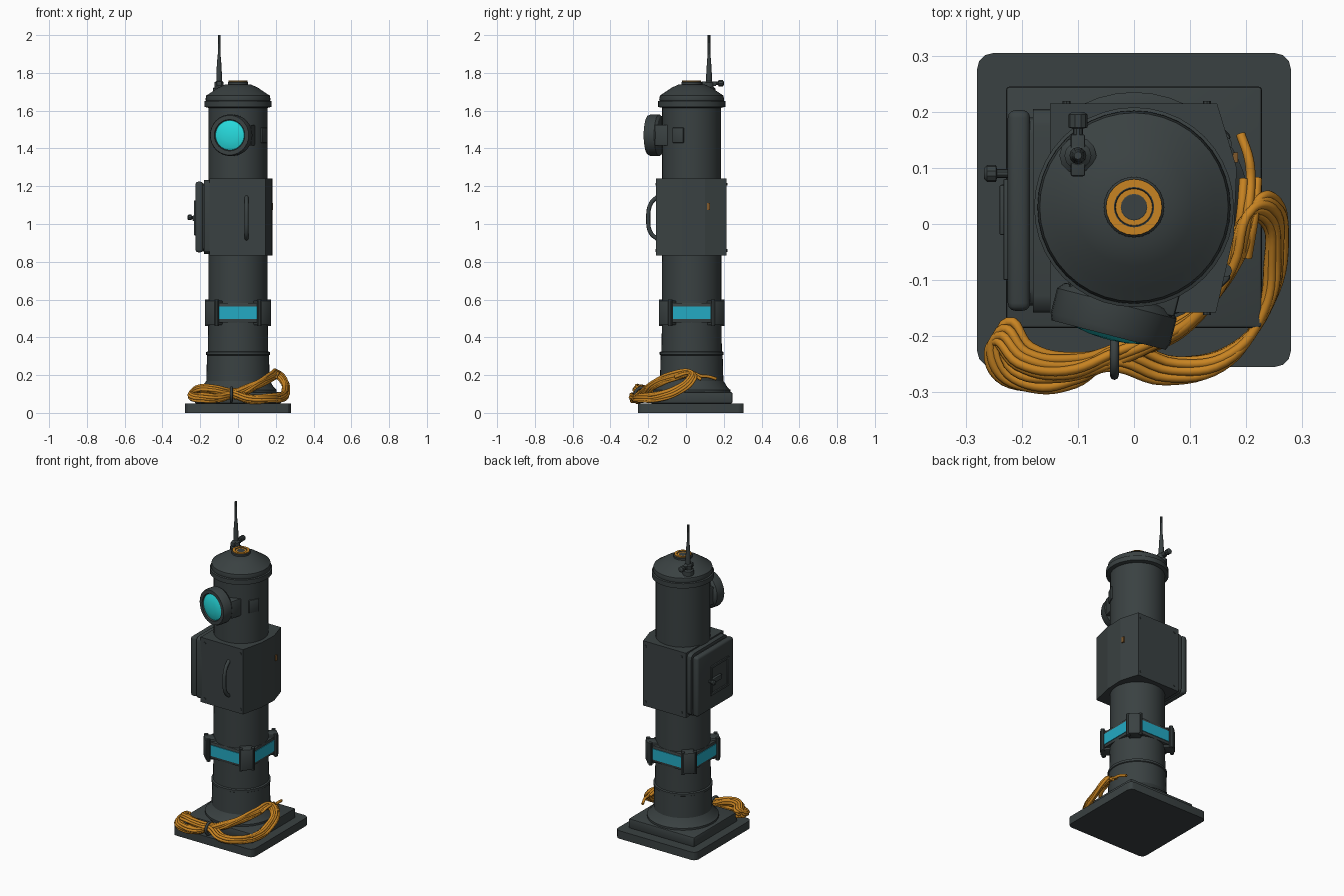
import bpy, bmesh, math, random
from mathutils import Vector, Matrix

if "Cube" in bpy.data.objects:
    bpy.data.objects.remove(bpy.data.objects["Cube"])

random.seed(4)
CY = 0.03  # y of the column axis


def material(name, rgb):
    m = bpy.data.materials.new(name)
    m.diffuse_color = (*rgb, 1)
    m.use_nodes = True
    m.node_tree.nodes["Principled BSDF"].inputs["Base Color"].default_value = m.diffuse_color
    return m


DARK = material("dark grey metal", (0.042, 0.053, 0.054))
ORANGE = material("orange cable", (0.58, 0.23, 0.016))
RUST = material("rust brown", (0.22, 0.10, 0.025))
PANEL = material("blue panel", (0.017, 0.40, 0.55))
GLASS = material("cyan glass", (0.02, 0.70, 0.72))


def finish(name, bm, mat, matrix=None, smooth=True):
    bmesh.ops.recalc_face_normals(bm, faces=bm.faces)
    me = bpy.data.meshes.new(name)
    bm.to_mesh(me)
    bm.free()
    ob = bpy.data.objects.new(name, me)
    bpy.context.collection.objects.link(ob)
    me.materials.append(mat)
    if matrix:
        ob.matrix_world = matrix
    if smooth:
        bpy.context.view_layer.objects.active = ob
        ob.select_set(True)
        bpy.ops.object.shade_smooth_by_angle(angle=math.radians(30))
        ob.select_set(False)
    return ob


def frame(origin, axis):
    """Matrix whose local z runs along axis."""
    return Matrix.Translation(origin) @ Vector(axis).to_track_quat('Z', 'Y').to_matrix().to_4x4()


def box(name, lo, hi, mat=DARK, bevel=0.0, axis=None, segs=2, matrix=None):
    """Box from lo to hi; bevels all edges, or only those along one axis."""
    bm = bmesh.new()
    bmesh.ops.create_cube(bm, size=1)
    for v in bm.verts:
        v.co = Vector([lo[i] + (hi[i] - lo[i]) * (v.co[i] + 0.5) for i in range(3)])
    if bevel:
        es = [e for e in bm.edges if axis is None or
              abs((e.verts[0].co - e.verts[1].co).normalized()[axis]) > 0.9]
        bmesh.ops.bevel(bm, geom=es, offset=bevel, segments=segs, profile=0.5, affect='EDGES')
    return finish(name, bm, mat, matrix)


def lathe(name, profile, mat=DARK, origin=(0, CY, 0), axis=(0, 0, 1), n=40):
    """Spin (radius, height) points round an axis; ends are capped."""
    bm = bmesh.new()
    rings = [[bm.verts.new((r * math.cos(2 * math.pi * i / n), r * math.sin(2 * math.pi * i / n), h))
              for i in range(n)] for r, h in profile]
    for a, b in zip(rings, rings[1:]):
        for i in range(n):
            bm.faces.new((a[i], a[(i + 1) % n], b[(i + 1) % n], b[i]))
    bm.faces.new(rings[0])
    bm.faces.new(rings[-1])
    return finish(name, bm, mat, frame(origin, axis))


def tube(name, pts, radius, mat, res=5, closed=False):
    cu = bpy.data.curves.new(name, 'CURVE')
    cu.dimensions = '3D'
    cu.bevel_depth = radius
    cu.bevel_resolution = 2
    cu.resolution_u = res
    cu.use_fill_caps = True
    sp = cu.splines.new('BEZIER')
    sp.bezier_points.add(len(pts) - 1)
    for bp, p in zip(sp.bezier_points, pts):
        bp.co = p
        bp.handle_left_type = bp.handle_right_type = 'AUTO'
    sp.use_cyclic_u = closed
    ob = bpy.data.objects.new(name, cu)
    bpy.context.collection.objects.link(ob)
    cu.materials.append(mat)
    return ob


# Stepped square base
box("base_plate", (-0.28, -0.255, 0), (0.28, 0.305, 0.05), bevel=0.03, axis=2, segs=3)
box("base_step", (-0.228, -0.185, 0.05), (0.228, 0.245, 0.11), bevel=0.006)

# Column with flared foot and seam ring
lathe("column", [(0.205, 0.10), (0.205, 0.122), (0.19, 0.135), (0.168, 0.17), (0.164, 0.305),
                 (0.169, 0.308), (0.169, 0.322), (0.16, 0.326), (0.157, 0.5), (0.156, 1.64)])

# Cap with stacked rims, dome and top collar
lathe("cap", [(0.156, 1.615), (0.178, 1.62), (0.178, 1.65), (0.17, 1.653), (0.172, 1.66), (0.168, 1.68),
              (0.145, 1.695), (0.105, 1.722), (0.07, 1.738), (0.03, 1.742)])
lathe("cap_collar", [(0.054, 1.73), (0.054, 1.75), (0.048, 1.757), (0.034, 1.757), (0.03, 1.748)], n=24)
lathe("cap_collar_wear", [(0.05, 1.754), (0.05, 1.7585), (0.036, 1.7585), (0.036, 1.754)], ORANGE, n=24)
lathe("cap_plug", [(0.027, 1.74), (0.027, 1.752), (0.022, 1.755)], n=16)

# Antenna with clamp knob
A = (-0.1, 0.122, 0)
lathe("antenna", [(0.033, 1.69), (0.033, 1.718), (0.024, 1.725), (0.024, 1.75), (0.015, 1.757), (0.015, 1.79),
                  (0.011, 1.86), (0.007, 1.9), (0.007, 2.0)], origin=A, n=12)
box("antenna_clamp", (-0.113, 0.085, 1.73), (-0.087, 0.16, 1.755), bevel=0.004)
lathe("antenna_knob", [(0.009, 0), (0.009, 0.035), (0.017, 0.037), (0.017, 0.06), (0.01, 0.065)],
      origin=(-0.1, 0.135, 1.745), axis=(0, 1, 0), n=10)

# Equipment box round the column
bm = bmesh.new()
outline = [(-0.15, -0.158), (0.146, -0.158), (0.178, -0.02), (0.183, 0.1), (0.148, 0.215), (-0.15, 0.215)]
face = bm.faces.new([bm.verts.new((x, y, 0.832)) for x, y in outline])
up = bmesh.ops.extrude_face_region(bm, geom=[face])['geom']
bmesh.ops.translate(bm, vec=(0, 0, 0.408), verts=[g for g in up if isinstance(g, bmesh.types.BMVert)])
finish("equipment_box", bm, DARK, smooth=False)
for x in (-0.12, 0.13):
    for z in (0.86, 1.21):
        lathe("box_screw", [(0.007, 0), (0.007, 0.004)], origin=(x, -0.158, z), axis=(0, -1, 0), n=8)
        lathe("box_screw", [(0.007, 0), (0.007, 0.004)], origin=(x, 0.215, z), axis=(0, 1, 0), n=8)
box("side_rust_plate", (0.176, 0.11, 1.075), (0.185, 0.127, 1.11), RUST)

# Front handle
tube("front_handle", [(0.045, -0.15, 0.92), (0.045, -0.185, 0.95), (0.045, -0.2, 1.03),
                      (0.045, -0.185, 1.11), (0.045, -0.15, 1.145)], 0.011, DARK)

# Left service door: two rounded slabs, recessed latch frame and knob
box("door_seat", (-0.18, -0.158, 0.842), (-0.14, 0.205, 1.232), bevel=0.03, axis=0, segs=3)
box("door_gasket", (-0.19, -0.145, 0.855), (-0.17, 0.19, 1.215), bevel=0.03, axis=0, segs=3)
box("door_panel", (-0.225, -0.155, 0.85), (-0.185, 0.203, 1.224), bevel=0.014, segs=3)
for lo, hi in (((-0.1, 0.95), (-0.085, 1.12)), ((0.065, 0.95), (0.08, 1.12)),
               ((-0.1, 0.94), (0.08, 0.955)), ((-0.1, 1.11), (0.08, 1.125))):
    box("latch_frame", (-0.233, *lo), (-0.22, *hi), bevel=0.003)
box("latch_lever", (-0.24, -0.02, 1.015), (-0.22, 0.07, 1.045), bevel=0.004)
lathe("latch_knob", [(0.008, 0), (0.008, 0.024), (0.015, 0.026), (0.015, 0.042), (0.01, 0.047)],
      origin=(-0.22, 0.09, 1.035), axis=(-1, 0, 0), n=10)

# Lamp, turned slightly to the left
L, D = Vector((-0.045, -0.198, 1.47)), Vector((-0.25, -0.968, 0))
lathe("lamp_housing", [(0.085, -0.075), (0.1, -0.07), (0.11, -0.058), (0.11, -0.012), (0.105, 0),
                       (0.083, 0), (0.078, -0.014)], origin=L, axis=D, n=32)
lathe("lamp_glass", [(0.081, -0.013), (0.078, -0.006), (0.06, 0.001), (0.035, 0.006), (0.008, 0.008)],
      GLASS, origin=L, axis=D, n=32)
tilt = Matrix.Rotation(-math.atan2(0.25, 0.968), 4, 'Z')
box("lamp_neck", (-0.09, 0.06, -0.055), (0.105, 0.15, 0.055), bevel=0.006, matrix=Matrix.Translation(L) @ tilt)
plate = Matrix.Translation((0, CY, 1.47)) @ Matrix.Rotation(math.radians(-27), 4, 'Z')
box("column_side_plate", (0.14, -0.032, -0.04), (0.161, 0.032, 0.04), bevel=0.003, matrix=plate)

# Light band: four panels on the sides, clamps at the corners
for k in range(4):
    M = Matrix.Translation((0, CY, 0.53)) @ Matrix.Rotation(k * math.pi / 2, 4, 'Z')
    box("band_frame", (0.12, -0.13, -0.052), (0.158, 0.13, 0.052), bevel=0.004, matrix=M)
    box("band_light", (0.155, -0.1, -0.034), (0.162, 0.1, 0.034), PANEL, matrix=M)
    M = M @ Matrix.Rotation(math.pi / 4, 4, 'Z')
    box("band_clamp", (0.14, -0.036, -0.066), (0.212, 0.036, 0.066), bevel=0.008, matrix=M)
    for s in (-1, 1):
        lathe("clamp_pin", [(0.012, -0.07), (0.012, 0.07)], n=10,
              origin=M @ Vector((0.195, 0.035 * s, 0)))

# Coiled cable bundle: a folded figure of eight in many strands
loop = [(-0.235, -0.19, 0.105), (-0.237, -0.245, 0.085), (-0.17, -0.278, 0.08), (-0.09, -0.262, 0.08),
        (-0.035, -0.235, 0.095), (0.07, -0.258, 0.072), (0.17, -0.235, 0.075), (0.235, -0.15, 0.085),
        (0.252, -0.06, 0.115), (0.24, 0.02, 0.175), (0.21, 0.025, 0.205), (0.18, -0.07, 0.19),
        (0.11, -0.165, 0.155), (0.04, -0.205, 0.12), (-0.035, -0.232, 0.1), (-0.12, -0.258, 0.12),
        (-0.2, -0.24, 0.128)]
for s in range(9):
    ph = s * 2 * math.pi / 9
    pts = []
    for i, p in enumerate(loop):
        a, r = ph + i * 0.35, 0.02 * random.uniform(0.6, 1.15)
        pts.append(Vector(p) + Vector((math.cos(a) * r * 0.7, math.cos(a) * r, math.sin(a) * r)))
    tube("cable_strand", pts, 0.0085, ORANGE, res=6, closed=True)
for s in range(3):
    d = Vector((0.012 * (s - 1), 0, 0.008 * (s % 2)))
    tail = [(0.19, -0.06, 0.19), (0.203, 0.02, 0.21), (0.208, 0.08, 0.197 - 0.01 * s)]
    if s == 1:
        tail += [(0.205, 0.115, 0.185), (0.19, 0.16, 0.172)]
    tube("cable_tail", [Vector(p) + d for p in tail], 0.0085, ORANGE)

# Dark tie round the middle of the bundle
tie = [Vector((-0.035, -0.234 + 0.036 * math.cos(a), 0.097 + 0.036 * math.sin(a)))
       for a in [i * math.pi / 4 for i in range(8)]]
tube("cable_tie", tie, 0.008, DARK, closed=True)
